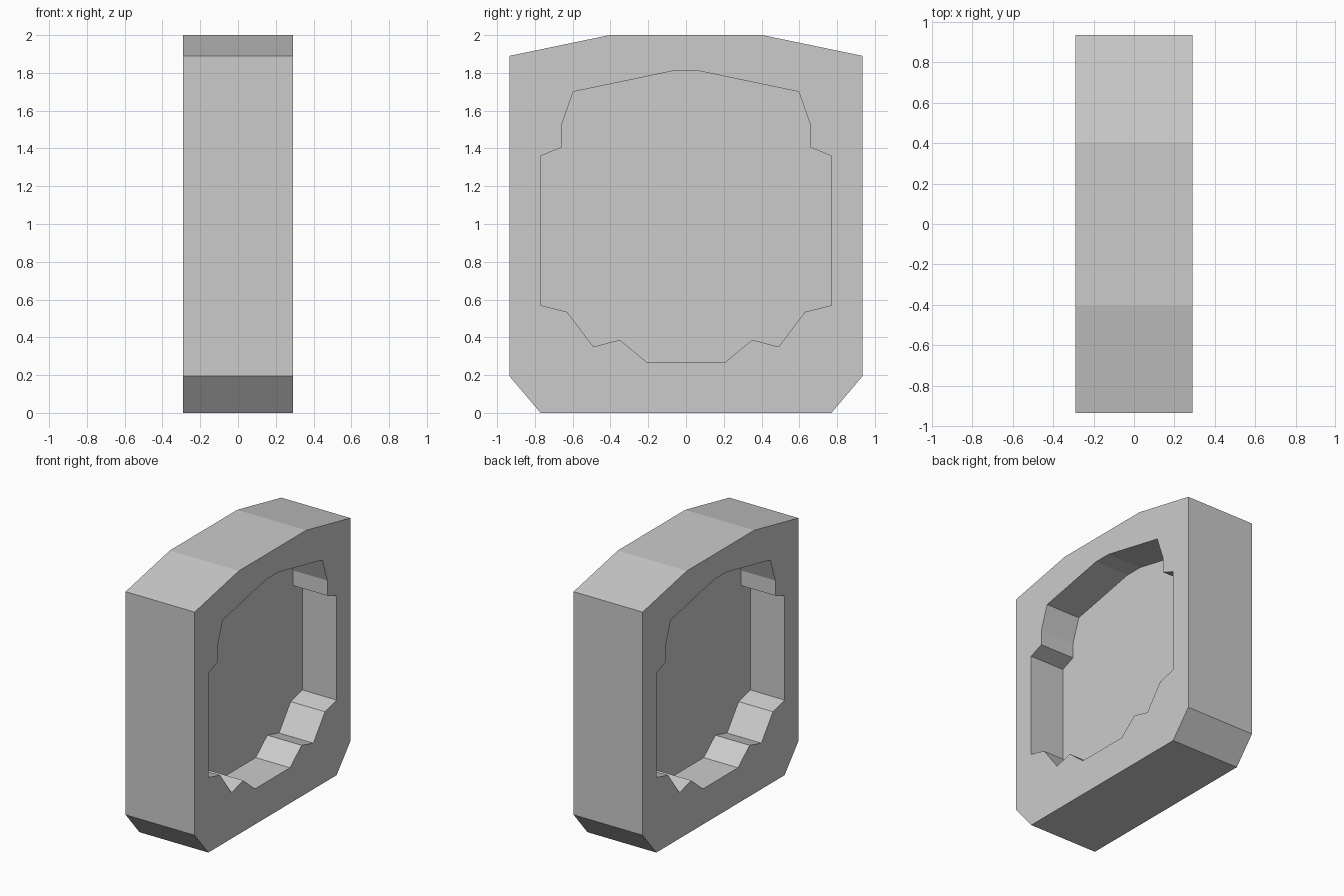
import bpy, bmesh

if "Cube" in bpy.data.objects:
    bpy.data.objects.remove(bpy.data.objects["Cube"])

HALF_DEPTH = 0.29

# Right halves of the profiles as (y, z), bottom to top
OUTER = [(0.77, 0), (0.935, 0.195), (0.935, 1.89), (0.405, 2.0)]
INNER = [(0.21, 0.27), (0.35, 0.387), (0.49, 0.35), (0.63, 0.535), (0.77, 0.57),
         (0.77, 1.36), (0.66, 1.405), (0.66, 1.52), (0.597, 1.70), (0.07, 1.81)]


def mirrored(half):
    return half + [(-y, z) for y, z in reversed(half)]


def add_loop(bm, half, x):
    verts = [bm.verts.new((x, y, z)) for y, z in mirrored(half)]
    edges = [bm.edges.new((a, b)) for a, b in zip(verts, verts[1:] + verts[:1])]
    return verts, edges


def finish(bm, name):
    bmesh.ops.recalc_face_normals(bm, faces=bm.faces)
    mesh = bpy.data.meshes.new(name)
    bm.to_mesh(mesh)
    bm.free()
    obj = bpy.data.objects.new(name, mesh)
    bpy.context.collection.objects.link(obj)
    return obj


# Thick frame: outer outline with a notched opening, extruded along x
bm = bmesh.new()
edges = add_loop(bm, OUTER, -HALF_DEPTH)[1] + add_loop(bm, INNER, -HALF_DEPTH)[1]
bmesh.ops.triangle_fill(bm, edges=edges, use_beauty=True, use_dissolve=False)
ext = bmesh.ops.extrude_face_region(bm, geom=bm.faces[:])
bmesh.ops.translate(bm, vec=(2 * HALF_DEPTH, 0, 0),
                    verts=[g for g in ext["geom"] if isinstance(g, bmesh.types.BMVert)])
finish(bm, "frame")

# Thin panel closing the opening halfway through, leaving a recess on both sides
bm = bmesh.new()
bm.faces.new(add_loop(bm, INNER, -0.002)[0])
ext = bmesh.ops.extrude_face_region(bm, geom=bm.faces[:])
bmesh.ops.translate(bm, vec=(0.004, 0, 0),
                    verts=[g for g in ext["geom"] if isinstance(g, bmesh.types.BMVert)])
finish(bm, "centre_panel")
